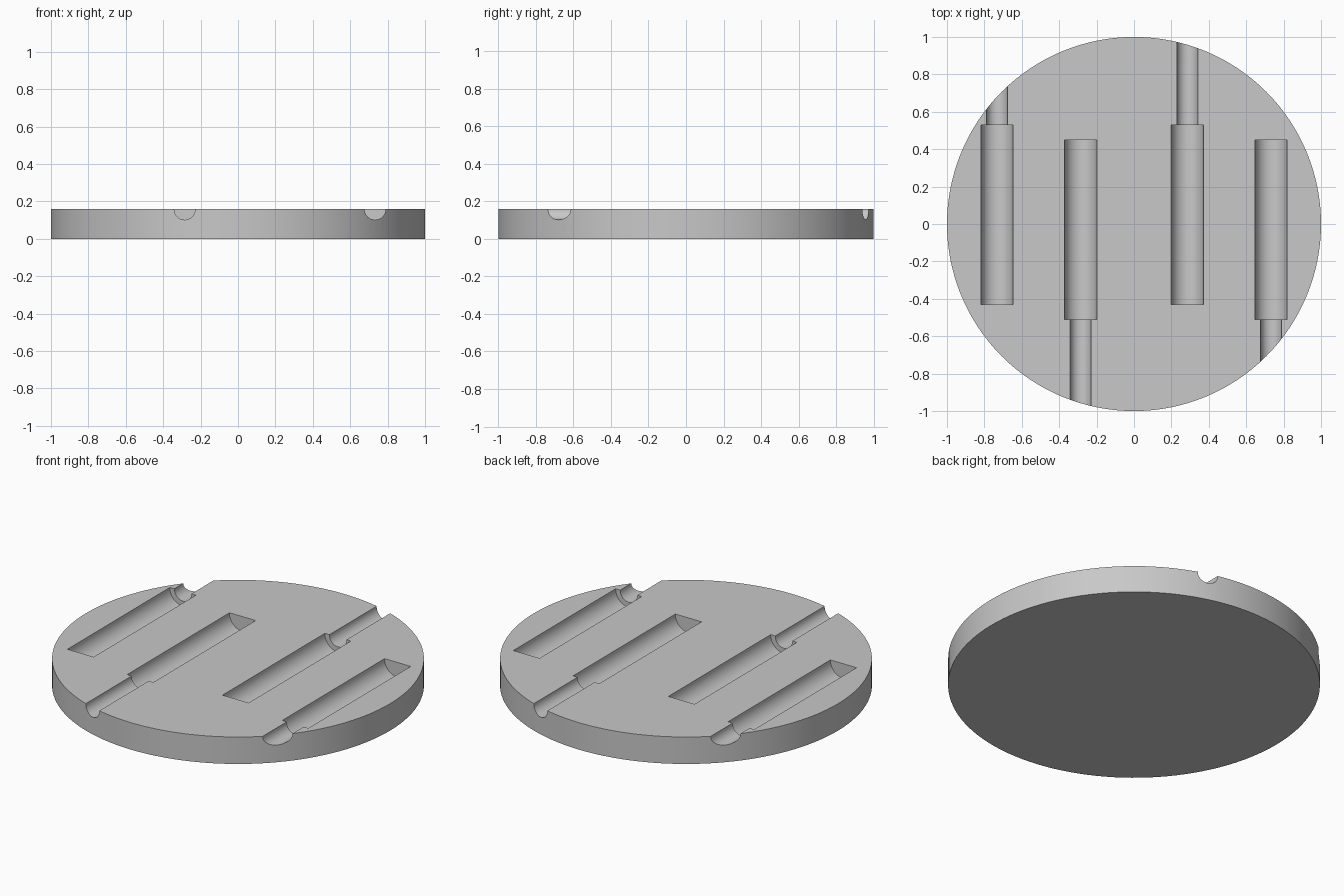
import bpy, bmesh
from math import radians
from mathutils import Vector, Matrix

cube = bpy.data.objects.get("Cube")
if cube:
    bpy.data.objects.remove(cube, do_unlink=True)

HEIGHT = 0.16
WIDE, NARROW = 0.086, 0.056      # pocket and channel radii
CENTRE_Z = HEIGHT - 0.002        # axis of every groove


def make_object(name, bm):
    mesh = bpy.data.meshes.new(name)
    bmesh.ops.recalc_face_normals(bm, faces=bm.faces)
    bm.to_mesh(mesh)
    bm.free()
    obj = bpy.data.objects.new(name, mesh)
    bpy.context.collection.objects.link(obj)
    return obj


def add_groove(bm, x, blind_y, step_y, exit_y):
    """Stepped round bar along y: wide pocket, then narrow channel to the rim."""
    rings = []
    for r, y in ((WIDE, blind_y), (WIDE, step_y), (NARROW, step_y), (NARROW, exit_y)):
        circle = bmesh.ops.create_circle(
            bm, radius=r, segments=48,
            matrix=Matrix.Translation(Vector((x, y, CENTRE_Z))) @ Matrix.Rotation(radians(90), 4, 'X'))
        rings.append(circle["verts"])
    for a, b in zip(rings, rings[1:]):
        for i in range(len(a)):
            bm.faces.new((a[i - 1], a[i], b[i], b[i - 1]))
    bm.faces.new(rings[0])
    bm.faces.new(rings[-1])


# Round plate
bm = bmesh.new()
bmesh.ops.create_cone(bm, cap_ends=True, segments=128, radius1=1, radius2=1, depth=HEIGHT,
                      matrix=Matrix.Translation((0, 0, HEIGHT / 2)))
plate = make_object("grooved_plate", bm)

# Four grooves, alternately open to the back and to the front
bm = bmesh.new()
for x, back in ((-0.733, True), (-0.285, False), (0.285, True), (0.733, False)):
    if back:
        add_groove(bm, x, -0.43, 0.53, 1.2)
    else:
        add_groove(bm, x, 0.45, -0.51, -1.2)
cutter = make_object("groove_cutter", bm)
cutter.hide_render = True

# Cut the grooves and bake the result
mod = plate.modifiers.new("grooves", 'BOOLEAN')
mod.operation = 'DIFFERENCE'
mod.solver = 'EXACT'
mod.object = cutter
bpy.ops.object.select_all(action='DESELECT')
plate.select_set(True)
bpy.context.view_layer.objects.active = plate
bpy.ops.object.modifier_apply(modifier=mod.name)
bpy.data.objects.remove(cutter, do_unlink=True)
bpy.ops.object.shade_smooth_by_angle(angle=radians(30))

# Plain grey
grey = bpy.data.materials.new("plain_grey")
grey.use_nodes = True
colour = (0.58, 0.58, 0.58, 1)
grey.diffuse_color = colour
grey.node_tree.nodes["Principled BSDF"].inputs["Base Color"].default_value = colour
plate.data.materials.clear()
plate.data.materials.append(grey)
